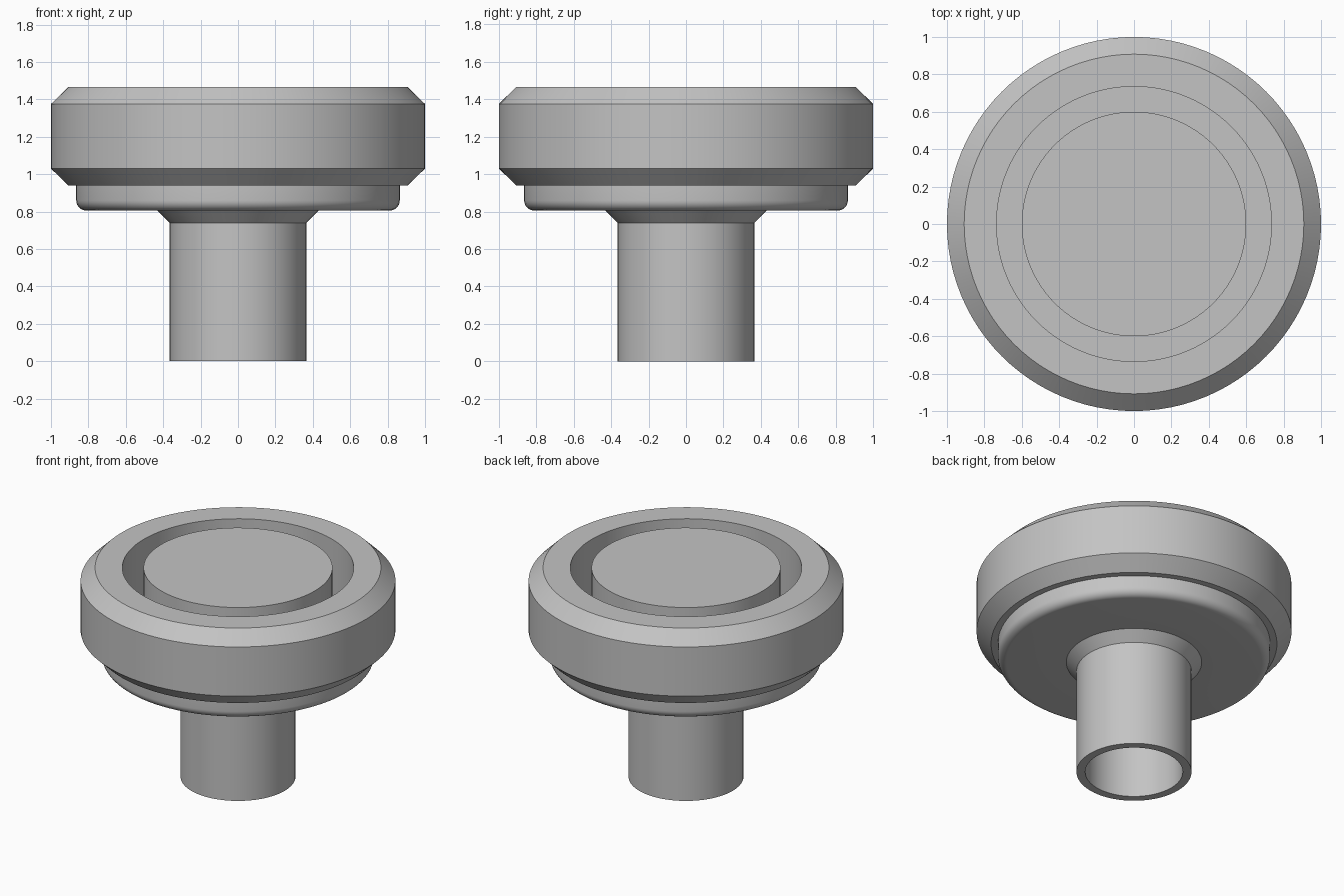
import bpy
import bmesh
from math import sin, cos, pi, radians

SEGMENTS = 96

if "Cube" in bpy.data.objects:
    bpy.data.objects.remove(bpy.data.objects["Cube"], do_unlink=True)

grey = bpy.data.materials.new("plain_grey")
grey.use_nodes = True
colour = (0.55, 0.55, 0.55, 1)
grey.diffuse_color = colour
grey.node_tree.nodes["Principled BSDF"].inputs["Base Color"].default_value = colour


def turn(name, profile):
    """Revolve a (radius, height) profile, listed from top centre outwards and down."""
    bm = bmesh.new()
    verts = [bm.verts.new((r, 0, z)) for r, z in profile]
    edges = [bm.edges.new(pair) for pair in zip(verts, verts[1:])]
    bmesh.ops.spin(bm, geom=verts + edges, cent=(0, 0, 0), axis=(0, 0, 1),
                   angle=2 * pi, steps=SEGMENTS, use_merge=True)
    bmesh.ops.remove_doubles(bm, verts=bm.verts, dist=1e-5)
    # Make every face point to the right-hand side of the profile's solid
    bm.normal_update()
    face = max(bm.faces, key=lambda f: abs(f.normal.z) + f.calc_center_median().z)
    bmesh.ops.recalc_face_normals(bm, faces=bm.faces)
    bm.normal_update()
    if face.normal.z < 0:
        bmesh.ops.reverse_faces(bm, faces=bm.faces)
    mesh = bpy.data.meshes.new(name)
    bm.to_mesh(mesh)
    bm.free()
    mesh.materials.append(grey)
    obj = bpy.data.objects.new(name, mesh)
    bpy.context.collection.objects.link(obj)
    bpy.ops.object.select_all(action="DESELECT")
    obj.select_set(True)
    bpy.context.view_layer.objects.active = obj
    bpy.ops.object.shade_smooth_by_angle(angle=radians(30))
    return obj


TOP, RIM, PLATE, HUB, NECK = 1.465, 0.94, 0.805, 0.74, 0.365
BORE = 0.31

# Raised disc in the middle of the head, with the groove floor around it
turn("centre_disc", [(0, TOP), (0.6, TOP), (0.6, RIM), (0.735, RIM)])

# Chamfered outer ring
turn("outer_ring", [(0.735, RIM), (0.735, TOP), (0.908, TOP), (1, 1.375),
                    (1, 1.03), (0.908, RIM), (0.865, RIM)])

# Base plate with a rounded lower edge
fillet = 0.055
corner = [(0.865 - fillet + fillet * cos(a), PLATE + fillet - fillet * sin(a))
          for a in (i * pi / 16 for i in range(9))]
turn("base_plate", [(0.865, RIM)] + corner + [(0.43, PLATE)])

# Hollow stem with a flared neck
turn("hollow_stem", [(0.43, PLATE), (NECK, HUB), (NECK, 0), (BORE, 0),
                     (BORE, PLATE), (0, PLATE)])
